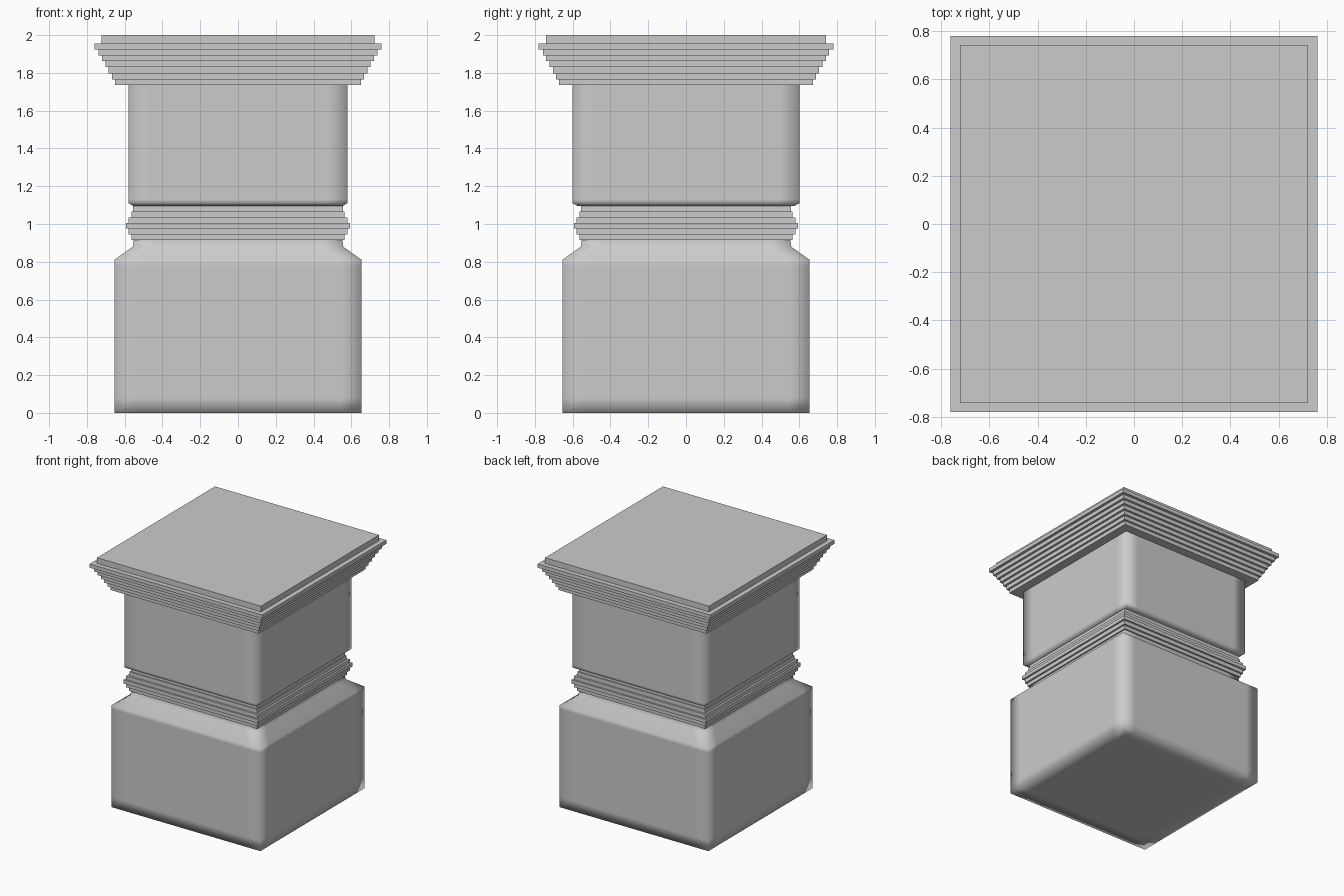
import bpy
import bmesh

if "Cube" in bpy.data.objects:
    bpy.data.objects.remove(bpy.data.objects["Cube"])

SOFT = 0.11  # distance of support loops from the corners


def section(bm, hx, hy, z):
    """Rectangular loop with support points beside every corner."""
    a, b = hx - SOFT, hy - SOFT
    pts = [(-hx, -hy), (-a, -hy), (a, -hy), (hx, -hy), (hx, -b), (hx, b),
           (hx, hy), (a, hy), (-a, hy), (-hx, hy), (-hx, b), (-hx, -b)]
    return [bm.verts.new((x, y, z)) for x, y in pts]


def loft(name, profile, extra_y=0.0, caps=(True, True), angle=None):
    """Skin a (half width, height) profile around a rectangular plan."""
    bm = bmesh.new()
    loops = [section(bm, r, r + extra_y, z) for r, z in profile]
    for lo, hi in zip(loops, loops[1:]):
        for i in range(12):
            j = (i + 1) % 12
            bm.faces.new((lo[i], lo[j], hi[j], hi[i]))
    if caps[0]:
        bm.faces.new(loops[0][::-1])
    if caps[1]:
        bm.faces.new(loops[-1])
    mesh = bpy.data.meshes.new(name)
    bm.to_mesh(mesh)
    bm.free()
    obj = bpy.data.objects.new(name, mesh)
    bpy.context.collection.objects.link(obj)
    bpy.ops.object.select_all(action='DESELECT')
    obj.select_set(True)
    bpy.context.view_layer.objects.active = obj
    if angle is None:
        bpy.ops.object.shade_smooth()
    else:
        bpy.ops.object.shade_smooth_by_angle(angle=angle)
    return obj


def steps(widths, heights):
    """Stepped profile: one straight band per width."""
    out = []
    for w, z0, z1 in zip(widths, heights, heights[1:]):
        out += [(w, z0), (w, z1)]
    return out


# Plinth with soft edges and sloped shoulder
loft("plinth", [(0.545, 0), (0.655, 0), (0.655, 0.08), (0.655, 0.78),
                (0.655, 0.81), (0.557, 0.88), (0.553, 0.917)],
     caps=(True, False))

# Stepped moulding at the waist
loft("waist_moulding",
     steps([0.565, 0.579, 0.593, 0.579, 0.563, 0.555],
           [0.915, 0.945, 0.977, 1.006, 1.035, 1.067, 1.098]), angle=0.5)

# Shaft, slightly deeper than wide
loft("shaft", [(0.555, 1.096), (0.58, 1.11), (0.58, 1.13),
               (0.58, 1.70), (0.58, 1.737)], extra_y=0.02,
     caps=(True, False))

# Flaring stepped capital with a recessed top slab
loft("capital",
     steps([0.652, 0.668, 0.685, 0.702, 0.72, 0.738, 0.76, 0.722],
           [1.735, 1.766, 1.798, 1.83, 1.862, 1.893, 1.925, 1.955, 2.0]),
     extra_y=0.02, angle=0.5)
